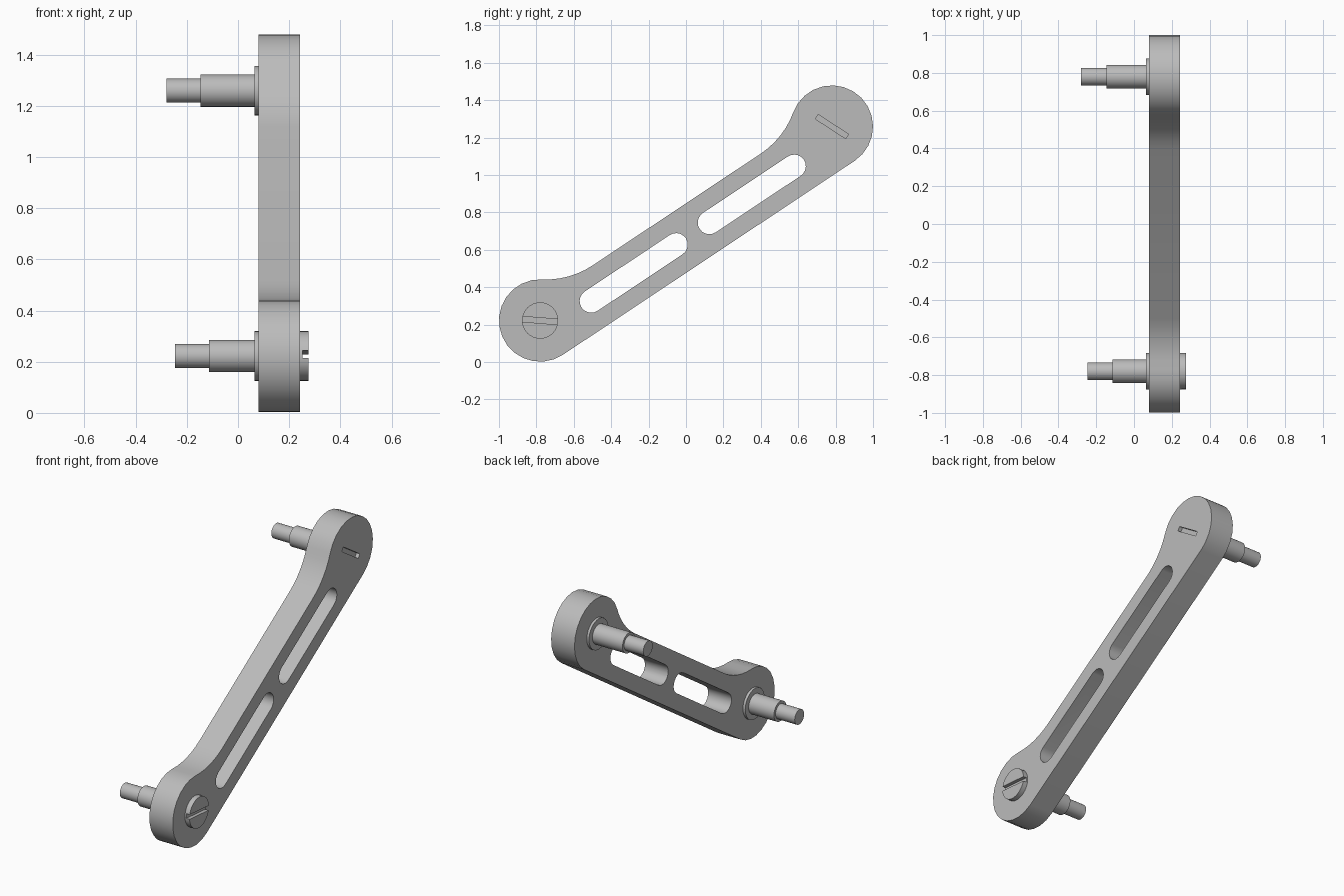
import bpy
import bmesh
from math import sin, cos, pi, atan2, hypot, radians, sqrt
from mathutils import Vector

cube = bpy.data.objects.get("Cube")
if cube:
    bpy.data.objects.remove(cube)

steel = bpy.data.materials.new("grey_steel")
steel.use_nodes = True
grey = (0.5, 0.5, 0.5, 1)
steel.diffuse_color = grey
steel.node_tree.nodes["Principled BSDF"].inputs["Base Color"].default_value = grey

LOW, HIGH = Vector((-0.78, 0.222)), Vector((0.78, 1.259))   # pivot centres (y, z)
AXIS = (HIGH - LOW).normalized()
SIDE = Vector((-AXIS.y, AXIS.x))
SPAN = (HIGH - LOW).length
TILT = atan2(AXIS.y, AXIS.x)
X0, X1 = 0.08, 0.243            # arm faces
PIN_R, HEAD_R = 0.063, 0.097


def arc(cu, cv, r, a0, a1, n):
    return [(cu + r * cos(a0 + (a1 - a0) * i / n),
             cv + r * sin(a0 + (a1 - a0) * i / n)) for i in range(n + 1)]


def along(points):
    """Arm coordinates (along, across) to (y, z)."""
    return [LOW + AXIS * u + SIDE * v for u, v in points]


def make(name, bm):
    bmesh.ops.remove_doubles(bm, verts=bm.verts, dist=1e-5)
    bmesh.ops.recalc_face_normals(bm, faces=bm.faces)
    mesh = bpy.data.meshes.new(name)
    bm.to_mesh(mesh)
    bm.free()
    mesh.materials.append(steel)
    ob = bpy.data.objects.new(name, mesh)
    bpy.context.collection.objects.link(ob)
    return ob


def prism(name, outline, x0, x1):
    bm = bmesh.new()
    face = bm.faces.new([bm.verts.new((x0, y, z)) for y, z in outline])
    ext = bmesh.ops.extrude_face_region(bm, geom=[face])
    verts = [g for g in ext["geom"] if isinstance(g, bmesh.types.BMVert)]
    bmesh.ops.translate(bm, verts=verts, vec=(x1 - x0, 0, 0))
    return make(name, bm)


def lathe(name, centre, profile, n=32):
    """Turn an (x, radius) profile about an x-parallel axis."""
    bm = bmesh.new()
    verts = [bm.verts.new((x, centre.x + r, centre.y)) for x, r in profile]
    edges = [bm.edges.new(pair) for pair in zip(verts, verts[1:])]
    bmesh.ops.spin(bm, geom=verts + edges, cent=(0, *centre), axis=(1, 0, 0),
                   angle=2 * pi, steps=n)
    return make(name, bm)


def bar(name, centre, length, width, angle, x0, x1):
    d = Vector((cos(angle), sin(angle))) * length / 2
    w = Vector((-sin(angle), cos(angle))) * width / 2
    return prism(name, [centre - d - w, centre + d - w, centre + d + w, centre - d + w], x0, x1)


def cut(ob, cutters):
    for c in cutters:
        c.hide_render = True
        mod = ob.modifiers.new("cut", 'BOOLEAN')
        mod.operation, mod.solver, mod.object = 'DIFFERENCE', 'EXACT', c
    deps = bpy.context.evaluated_depsgraph_get()
    mesh = bpy.data.meshes.new_from_object(ob.evaluated_get(deps))
    ob.modifiers.clear()
    ob.data = mesh
    for c in cutters:
        bpy.data.objects.remove(c)


# Arm outline: two round ends, straight lower edge, filleted waist on top
R, WAIST, FILLET = 0.22, 0.09, 0.45
fu = sqrt((R + FILLET) ** 2 - (WAIST + FILLET) ** 2)
fv = WAIST + FILLET
theta = atan2(fv, fu)
outline = arc(SPAN, 0, R, -pi / 2, pi - theta, 15)
outline += arc(SPAN - fu, fv, FILLET, -theta, -pi / 2, 6)[1:]
outline += arc(fu, fv, FILLET, -pi / 2, theta - pi, 6)
outline += arc(0, 0, R, theta, 1.5 * pi, 15)[1:]
arm = prism("crank_arm", along(outline), X0, X1)

# Two long windows and the flush screwdriver slot
cutters = []
for a, b in ((0.285, 0.83), (SPAN - 0.83, SPAN - 0.285)):
    v = (WAIST - R) / 2
    slot = arc(b, v, 0.062, -pi / 2, pi / 2, 10) + arc(a, v, 0.062, pi / 2, 1.5 * pi, 10)
    cutters.append(prism("window_cutter", along(slot), X0 - 0.1, X1 + 0.1))
cutters.append(bar("slot_cutter", HIGH, 2 * HEAD_R, 0.028, -radians(33), X1 - 0.023, X1 + 0.1))
cut(arm, cutters)

# Stepped pins with collars
parts = [arm]
for name, centre, tip in (("lower", LOW, -0.247), ("upper", HIGH, -0.28)):
    step = tip + 0.134
    parts.append(lathe(name + "_pin", centre, [
        (tip, 0), (tip, 0.047), (step, 0.047), (step, PIN_R), (0.15, PIN_R), (0.15, 0)]))
    parts.append(lathe(name + "_collar", centre, [
        (0.064, 0), (0.064, HEAD_R), (X0 + 0.01, HEAD_R), (X0 + 0.01, 0)]))

# Raised slotted screw head on the lower pin
head = lathe("lower_screw_head", LOW, [
    (X1 - 0.02, 0), (X1 - 0.02, HEAD_R), (0.275, HEAD_R), (0.275, 0)])
cut(head, [bar("head_cutter", LOW, 0.3, 0.029, -radians(4.5), 0.252, 0.4)])
parts.append(head)

# Smooth curved walls, keep edges sharp
bpy.ops.object.select_all(action='DESELECT')
for ob in parts:
    ob.select_set(True)
bpy.context.view_layer.objects.active = arm
bpy.ops.object.shade_smooth_by_angle(angle=radians(30))
